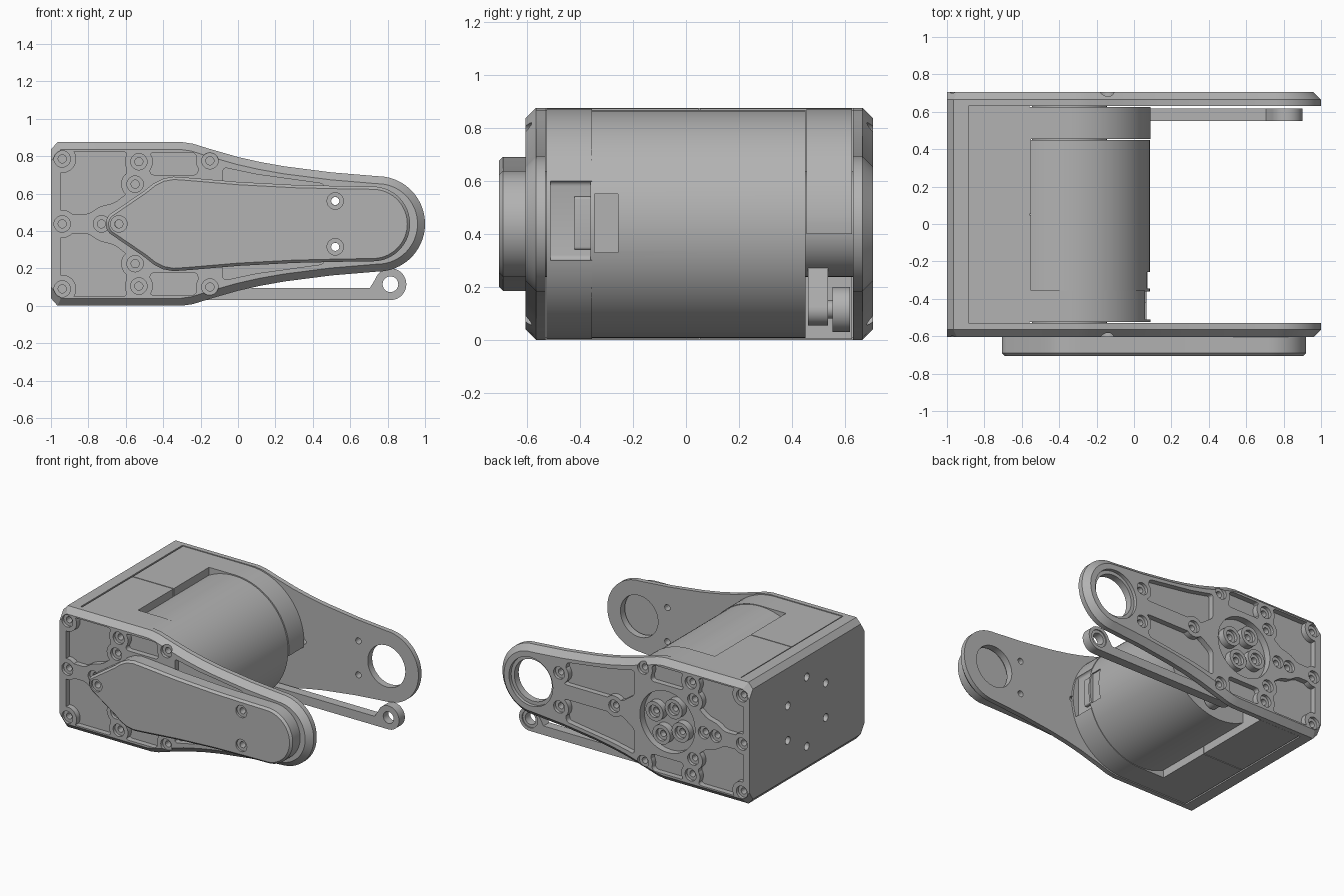
import bpy, bmesh, math

if "Cube" in bpy.data.objects:
    bpy.data.objects.remove(bpy.data.objects["Cube"], do_unlink=True)

C = 0.4375          # height of the symmetry plane
HUB = -0.345        # motor axis in x
END = 0.745         # joint axis in x

grey = bpy.data.materials.new("machined grey")
grey.use_nodes = True
grey.diffuse_color = (0.45, 0.45, 0.45, 1)
grey.node_tree.nodes["Principled BSDF"].inputs["Base Color"].default_value = (0.45, 0.45, 0.45, 1)
parts = []


def arc(cx, cz, r, a0=0, a1=360, n=32):
    """Points on an arc, angles in degrees; a full turn leaves out the last point."""
    m = n if abs(a1 - a0) == 360 else n + 1
    angles = [math.radians(a0 + (a1 - a0) * i / n) for i in range(m)]
    return [(cx + r * math.cos(a), cz + r * math.sin(a)) for a in angles]


def box(a0, a1, b0, b1):
    return [(a0, b0), (a1, b0), (a1, b1), (a0, b1)]


def flip(points):
    return [(x, 2 * C - z) for x, z in reversed(points)]


def closed(top):
    """Close an upper outline with its own reflection."""
    low = flip(top)
    return top + [p for p in low if abs(p[1] - C) > 1e-4]


def solid(name, outlines, d0, d1, axis="y", chamfer=0, rounding=0, keep=True):
    """Extrude outlines along an axis; the face at d0 may be chamfered."""
    whole = bpy.data.meshes.new(name)
    bm = bmesh.new()
    for pts in outlines:
        face = bm.faces.new([bm.verts.new((x, d0, z)) for x, z in pts])
        ext = bmesh.ops.extrude_face_region(bm, geom=[face])["geom"]
        for v in ext:
            if isinstance(v, bmesh.types.BMVert):
                v.co.y = d1
    bmesh.ops.recalc_face_normals(bm, faces=bm.faces)
    if rounding:
        sides = [e for e in bm.edges if abs(e.verts[0].co.y - e.verts[1].co.y) > 1e-4]
        bmesh.ops.bevel(bm, geom=sides, offset=rounding, segments=4, profile=0.5, affect="EDGES")
    if chamfer:
        rim = [e for e in bm.edges if all(abs(v.co.y - d0) < 1e-5 for v in e.verts)
               and not all(v.co.x < -0.99 for v in e.verts)]
        bmesh.ops.bevel(bm, geom=rim, offset=chamfer, segments=1, affect="EDGES")
    if axis == "x":
        for v in bm.verts:
            v.co.x, v.co.y = v.co.y, v.co.x
        bmesh.ops.reverse_faces(bm, faces=bm.faces)
    bm.to_mesh(whole)
    bm.free()
    ob = bpy.data.objects.new(name, whole)
    bpy.context.scene.collection.objects.link(ob)
    if keep:
        parts.append(ob)
    return ob


def cut(ob, outlines, d0, d1, **kw):
    """Subtract extruded outlines from an object."""
    tool = solid("cutter", outlines, d0, d1, keep=False, **kw)
    subtract(ob, tool)


def subtract(ob, tool):
    tool.hide_render = True
    mod = ob.modifiers.new("cut", "BOOLEAN")
    mod.operation, mod.solver, mod.use_self = "DIFFERENCE", "EXACT", True
    mod.object = tool
    dg = bpy.context.evaluated_depsgraph_get()
    mesh = bpy.data.meshes.new_from_object(ob.evaluated_get(dg))
    ob.modifiers.clear()
    ob.data = mesh
    bpy.data.objects.remove(tool, do_unlink=True)


# Side plate: outline, pockets, screw bosses, joint hole
OUT, IN = -0.605, -0.53
plate_top = [(-1, 0.835), (-0.965, 0.875), (-0.3, 0.875), (-0.24, 0.866), (-0.15, 0.838),
             (0, 0.795), (0.12, 0.768), (0.25, 0.745), (0.5, 0.713)]
plate_top += arc(END, C, 0.255, 90, 0, 20)
front_plate = solid("front_side_plate", [closed(plate_top)], OUT, IN, chamfer=0.04)

half_screws = [(-0.94, 0.785), (-0.53, 0.77), (-0.55, 0.65), (-0.15, 0.775), (0.52, 0.56)]
screws = half_screws + flip(half_screws) + [(-0.94, C), (-0.73, C), (-0.635, C), (0.08, C)]
hub_screws = arc(HUB, C, 0.115, 25, 385, 4)

half_pockets = [
    [(-0.95, 0.49), (-0.95, 0.825), (-0.595, 0.825), (-0.595, 0.6),
     (-0.66, 0.55), (-0.74, 0.53), (-0.8, 0.49)],
    [(-0.47, 0.7), (-0.47, 0.82), (-0.23, 0.82), (-0.215, 0.78), (-0.215, 0.7)],
    [(-0.08, 0.74), (0.1, 0.702), (0.46, 0.652), (0.48, 0.49), (0.02, 0.49), (-0.08, 0.56)],
]
pockets = half_pockets + [flip(p) for p in half_pockets]
pocket_tool = solid("cutter", pockets, OUT - 0.02, OUT + 0.04, rounding=0.02, keep=False)
cut(pocket_tool, [arc(x, z, 0.075) for x, z in screws], OUT - 0.1, OUT + 0.1)
subtract(front_plate, pocket_tool)

hub_tool = solid("cutter", [arc(HUB, C, 0.22, n=48)], OUT - 0.02, OUT + 0.05, keep=False)
cut(hub_tool, [arc(x, z, 0.07) for x, z in hub_screws], OUT - 0.1, OUT + 0.1)
subtract(front_plate, hub_tool)

cut(front_plate, [arc(x, z, 0.044, n=20) for x, z in screws + hub_screws], OUT - 0.02, OUT + 0.022)
cut(front_plate, [arc(x, z, 0.022, n=14) for x, z in screws + hub_screws], OUT - 0.1, IN + 0.1)
cut(front_plate, [arc(END, C, 0.175, n=48)], OUT - 0.02, OUT + 0.025)
cut(front_plate, [arc(END, C, 0.15, n=48)], OUT - 0.1, IN + 0.1)

# Rear plate is the mirrored front plate
rear_plate = bpy.data.objects.new("rear_side_plate", front_plate.data.copy())
bpy.context.scene.collection.objects.link(rear_plate)
parts.append(rear_plate)
for v in rear_plate.data.vertices:
    v.co.y = 0.1 - v.co.y
rear_plate.data.flip_normals()

# End wall joining the plates, with a ring of six holes
wall = solid("end_wall", [closed([(-1, 0.835), (-0.965, 0.875), (-0.885, 0.875)])], IN, 0.63)
cut(wall, [arc(y, z, 0.028, n=16) for y, z in arc(0.05, C, 0.25, 30, 390, 6)],
    -1.1, -0.94, axis="x")

# Housing: two blocks with a seam, plus a rounded cheek at each end of the motor
for name, y0, y1 in (("front_housing", -0.525, 0.047), ("rear_housing", 0.053, 0.625)):
    solid(name, [box(-0.877, -0.55, 0.003, 0.872)], y0, y1)
solid("housing_core", [box(-0.9, -0.56, 0.01, 0.865)], -0.53, 0.63)

cheek_top = [(-0.55, 0.872)] + arc(HUB, C, 0.4345, 90, 0, 24)
front_cheek = solid("front_cheek", [closed(cheek_top)], -0.525, -0.355)
cut(front_cheek, [box(0.045, 0.2, 0.3, 0.6)], -0.51, -0.3, rounding=0.02)
solid("cable_plug", [box(-0.05, 0.068, 0.34, 0.54)], -0.42, -0.35, rounding=0.01)
solid("rear_cheek", [cheek_top + [(0.085, 0.4), (-0.55, 0.4)]], 0.455, 0.625)

# Motor with a cable opening
motor = solid("motor", [arc(HUB, C, 0.43, n=80)], -0.36, 0.45)
cut(motor, [box(0.06, 0.2, 0.33, 0.55)], -0.345, -0.257)
solid("motor_hub", [arc(HUB, C, 0.2, n=48)], -0.54, 0.64)

# Crank and push rod of the linkage
PIN, EYE, ROD_Z = -0.27, 0.815, 0.115
solid("crank", [arc(HUB, C, 0.08, 10, 190, 16) + arc(PIN, ROD_Z, 0.06, 190, 370, 16)], 0.46, 0.535)
solid("crank_pin", [arc(PIN, ROD_Z, 0.035, n=24)], 0.5, 0.61)
rod_shape = [(EYE - 0.11, 0.095)] + arc(EYE, ROD_Z, 0.085, 160, -90, 28)
rod_shape += arc(PIN, ROD_Z, 0.085, -90, -270, 20) + [(PIN + 0.1, 0.095)]
rod = solid("push_rod", [rod_shape], 0.552, 0.618)
cut(rod, [arc(EYE, ROD_Z, 0.062, n=24)], 0.61, 0.7)
cut(rod, [arc(EYE, ROD_Z, 0.042, n=24)], 0.5, 0.7)

# Teardrop cover on the front plate
cover_top = arc(-0.637, C, 0.07, 180, 130, 6)
cover_top += [(-0.5, 0.615), (-0.45, 0.655), (-0.4, 0.68), (-0.345, 0.69), (-0.27, 0.685),
              (0, 0.662), (0.3, 0.646), (0.55, 0.64)] + arc(0.72, C, 0.2, 90, 0, 18)
cover = solid("front_cover", [closed(cover_top)], -0.705, OUT, chamfer=0.015)
cover_screws = [(-0.637, C), (0.52, 0.56), (0.52, 2 * C - 0.56)]
cut(cover, [arc(x, z, 0.044, n=24) for x, z in cover_screws], -0.8, -0.69)
cut(cover, [arc(x, z, 0.022, n=16) for x, z in cover_screws], -0.8, -0.5)

# Material and shading
for ob in parts:
    ob.data.materials.clear()
    ob.data.materials.append(grey)
    for face in ob.data.polygons:
        face.material_index = 0
    bpy.ops.object.select_all(action="DESELECT")
    ob.select_set(True)
    bpy.context.view_layer.objects.active = ob
    bpy.ops.object.shade_smooth_by_angle(angle=math.radians(25))
